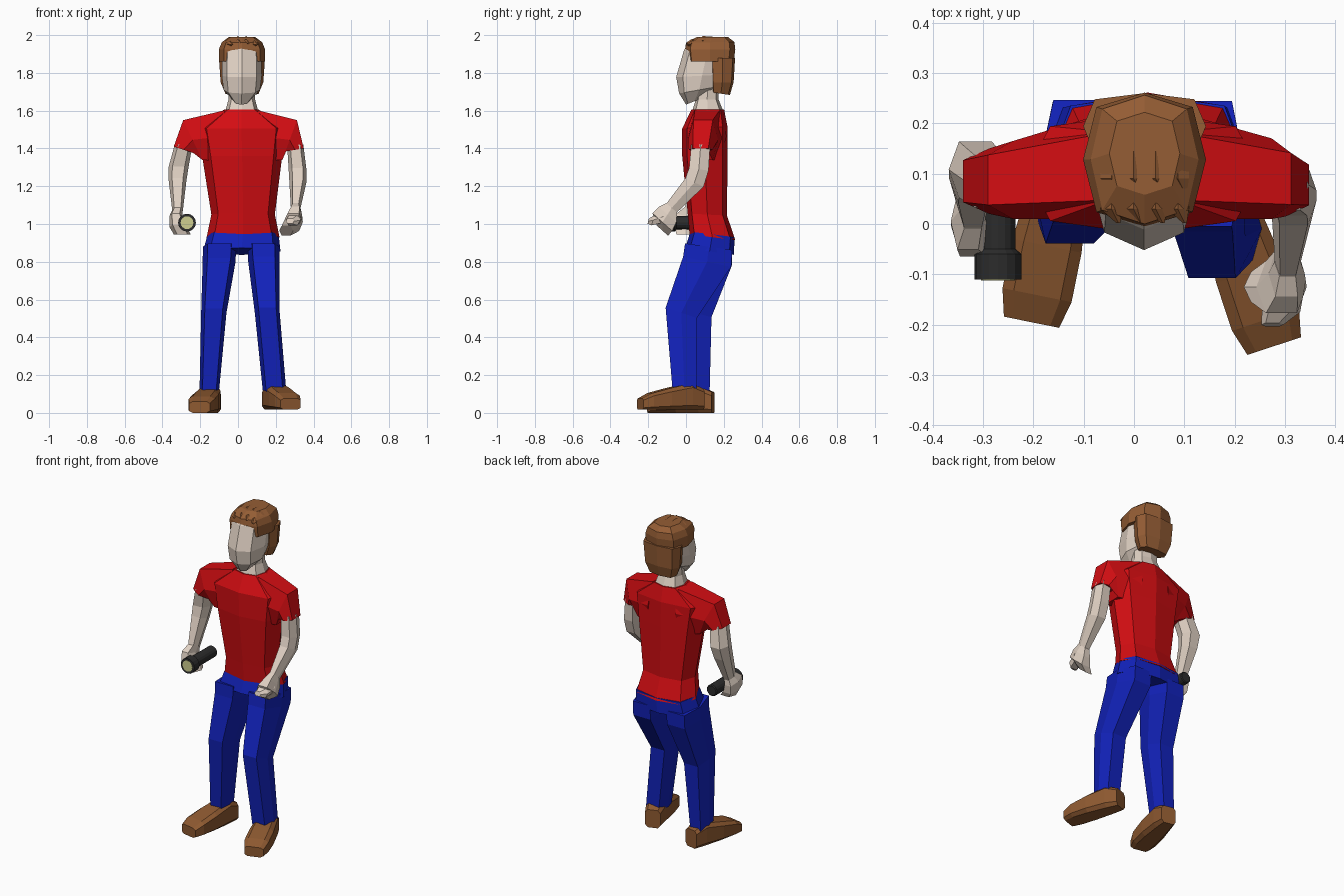
import bpy, bmesh, math

def material(name, rgb):
    m = bpy.data.materials.new(name)
    m.diffuse_color = (*rgb, 1)
    return m

RED = material("red_cloth", (0.65, 0.004, 0.006))
BLUE = material("blue_cloth", (0.006, 0.016, 0.5))
SKIN = material("skin", (0.75, 0.64, 0.55))
BROWN = material("brown_hair", (0.30, 0.11, 0.035))
LEATHER = material("brown_leather", (0.27, 0.10, 0.03))
BLACK = material("black_case", (0.025, 0.025, 0.025))
LENS = material("pale_lens", (0.62, 0.62, 0.28))

def loft(name, rings, mat):
    """Skin a list of equal-length point rings and cap both ends."""
    bm = bmesh.new()
    vs = [[bm.verts.new(p) for p in r] for r in rings]
    n = len(vs[0])
    for a, b in zip(vs, vs[1:]):
        for k in range(n):
            bm.faces.new((a[k], a[(k + 1) % n], b[(k + 1) % n], b[k]))
    bm.faces.new(vs[0])
    bm.faces.new(vs[-1])
    bmesh.ops.recalc_face_normals(bm, faces=bm.faces)
    me = bpy.data.meshes.new(name)
    bm.to_mesh(me)
    bm.free()
    me.materials.append(mat)
    ob = bpy.data.objects.new(name, me)
    bpy.context.collection.objects.link(ob)
    return ob

def ring(x, y, z, w, d, tilt=0, n=8, power=0.7, phase=0):
    """Boxy n-gon, half width w in x and half depth d; tilt raises its back."""
    t = math.radians(tilt)
    pts = []
    for k in range(n):
        a = 2 * math.pi * (k + phase) / n
        pts.append([math.copysign(abs(f) ** power, f) if abs(f) > 1e-6 else 0
                    for f in (math.cos(a), math.sin(a))])
    mx, my = max(p[0] for p in pts), max(p[1] for p in pts)
    return [(x + w * u / mx, y + d * v / my * math.cos(t), z + d * v / my * math.sin(t))
            for u, v in pts]

def tube(name, rows, mat, **kw):
    return loft(name, [ring(*r, **kw) for r in rows], mat)

# shirt body
tube("shirt_torso", [(.027, .14, .93, .193, .122, -7), (.027, .113, 1.05, .168, .104, -3),
                     (.022, .1, 1.36, .212, .12), (.018, .1, 1.51, .235, .12, 2),
                     (.018, .115, 1.605, .092, .087)], RED)

# sleeves: (outer x,z), (inner x,z), front y, back y
def sleeve(name, rows):
    rings = []
    for (ox, oz), (ix, iz), yf, yb in rows:
        e, mx, mz = .18 * (yb - yf), (ox + ix) / 2, (oz + iz) / 2
        rings.append([(ox, yf + e, oz), (ox, yb - e, oz), (mx, yb, mz),
                      (ix, yb - e, iz), (ix, yf + e, iz), (mx, yf, mz)])
    loft(name, rings, RED)

sleeve("left_sleeve", [((.105, 1.602), (.12, 1.33), .01, .215),
                       ((.312, 1.55), (.235, 1.34), .01, .17),
                       ((.348, 1.40), (.255, 1.385), .015, .14)])
sleeve("right_sleeve", [((-.07, 1.602), (-.08, 1.33), .01, .215),
                        ((-.29, 1.55), (-.19, 1.34), .01, .165),
                        ((-.34, 1.41), (-.235, 1.375), .02, .15)])

# trousers
tube("trouser_hips", [(.027, .14, .945, .188, .118, -7), (.02, .125, .855, .205, .13, -8)],
     BLUE, power=.6)
for side, rows in {
    "left": [(.135, .12, .88, .084, .126, -8), (.137, .112, .80, .083, .13, -12),
             (.155, -.025, .53, .066, .087, -18), (.193, -.008, .12, .062, .063, 5)],
    "right": [(-.098, .125, .88, .088, .122, -8), (-.1, .122, .80, .087, .122, -10),
              (-.128, .048, .53, .067, .09, -15), (-.153, .062, .10, .051, .063, 3)],
}.items():
    tube(side + "_trouser_leg", rows, BLUE, n=6, power=.5)

# shoes, built heel to toe then turned outwards
for side, loc, turn in (("left", (.17, .085, .017), .32), ("right", (-.135, .143, 0), -.2)):
    shoe = tube(side + "_shoe", [(0, 0, .055, .045, .055, 90), (0, -.07, .07, .058, .07, 90),
                                 (0, -.19, .057, .07, .057, 90), (0, -.29, .044, .07, .044, 90),
                                 (0, -.345, .03, .056, .03, 90)],
                LEATHER, power=.45, phase=.5)
    shoe.location = loc
    shoe.rotation_euler = (0, 0, turn)

# bare arms
tube("left_arm", [(.303, .078, 1.42, .043, .05), (.315, .068, 1.29, .047, .052, -8),
                  (.317, .045, 1.22, .045, .053, -25), (.305, -.08, 1.08, .025, .036, -42)],
     SKIN, n=6)
tube("right_arm", [(-.288, .085, 1.42, .047, .052), (-.315, .108, 1.30, .053, .056, -5),
                   (-.32, .09, 1.23, .047, .05, -15), (-.32, .025, 1.07, .028, .036, -20)],
     SKIN, n=6)

# hands and fingers
tube("left_hand", [(.305, -.075, 1.085, .026, .038, -42), (.303, -.098, 1.05, .036, .062, -42),
                   (.293, -.125, 1.01, .05, .07, -42), (.255, -.125, .965, .037, .04, -42)],
     SKIN, n=6)
tube("left_fingers", [(.308, -.12, 1.04, .032, .035, 75), (.292, -.175, 1.02, .038, .028, 75),
                      (.275, -.2, 1.015, .022, .014, 75)], SKIN, n=6)
tube("right_hand", [(-.32, .025, 1.075, .028, .036, -20), (-.33, .005, 1.04, .034, .058, -15),
                    (-.318, -.005, .985, .045, .06, -10), (-.295, -.005, .945, .045, .045)],
     SKIN, n=6)

# torch: case, wide head and lens
def lathe_y(name, prof, mat):
    tube(name, [(-.27, y, 1.007, r, r, 90) for y, r in prof], mat, n=16, power=1)

lathe_y("torch_case", [(.135, .03), (.13, .035), (-.05, .035), (-.06, .047), (-.11, .047)], BLACK)
lathe_y("torch_lens", [(-.105, .034), (-.112, .034)], LENS)

# neck and head, with a ridge down the middle of the face
tube("neck", [(.02, .115, 1.595, .088, .083), (.02, .112, 1.66, .07, .06),
              (.02, .115, 1.74, .07, .06)], SKIN)
tube("head", [(.018, .045, 1.65, .04, .048, 22), (.02, .07, 1.71, .096, .108, 10),
              (.02, .085, 1.785, .106, .137, 3), (.02, .115, 1.92, .102, .126),
              (.02, .125, 1.962, .08, .105)], SKIN, power=.85)

# hair: crown cap and the longer back
tube("hair_crown", [(.021, .128, 1.86, .122, .125), (.021, .128, 1.925, .122, .133),
                    (.021, .128, 1.962, .107, .128, 1), (.021, .14, 1.99, .07, .082)], BROWN)
tube("hair_back", [(.021, .185, 1.69, .088, .048, -8), (.021, .192, 1.75, .113, .06),
                   (.021, .194, 1.88, .122, .066)], BROWN, power=.6)

# combed tufts over the brow and crown
for row, (y, z) in enumerate(((.03, 1.967), (.09, 1.983))):
    for k in range(4):
        x = -.045 + k * .044
        drop = .012 * abs(k - 1.5) / 1.5
        tube(f"hair_tuft_{row}_{k}", [(x, y + .055, z - drop, .022, .012, 90),
                                      (x, y, z - drop, .022, .016, 90),
                                      (x + .014, y - .028, z - .006 - drop, .004, .003, 90)],
             BROWN, n=4, power=1)
